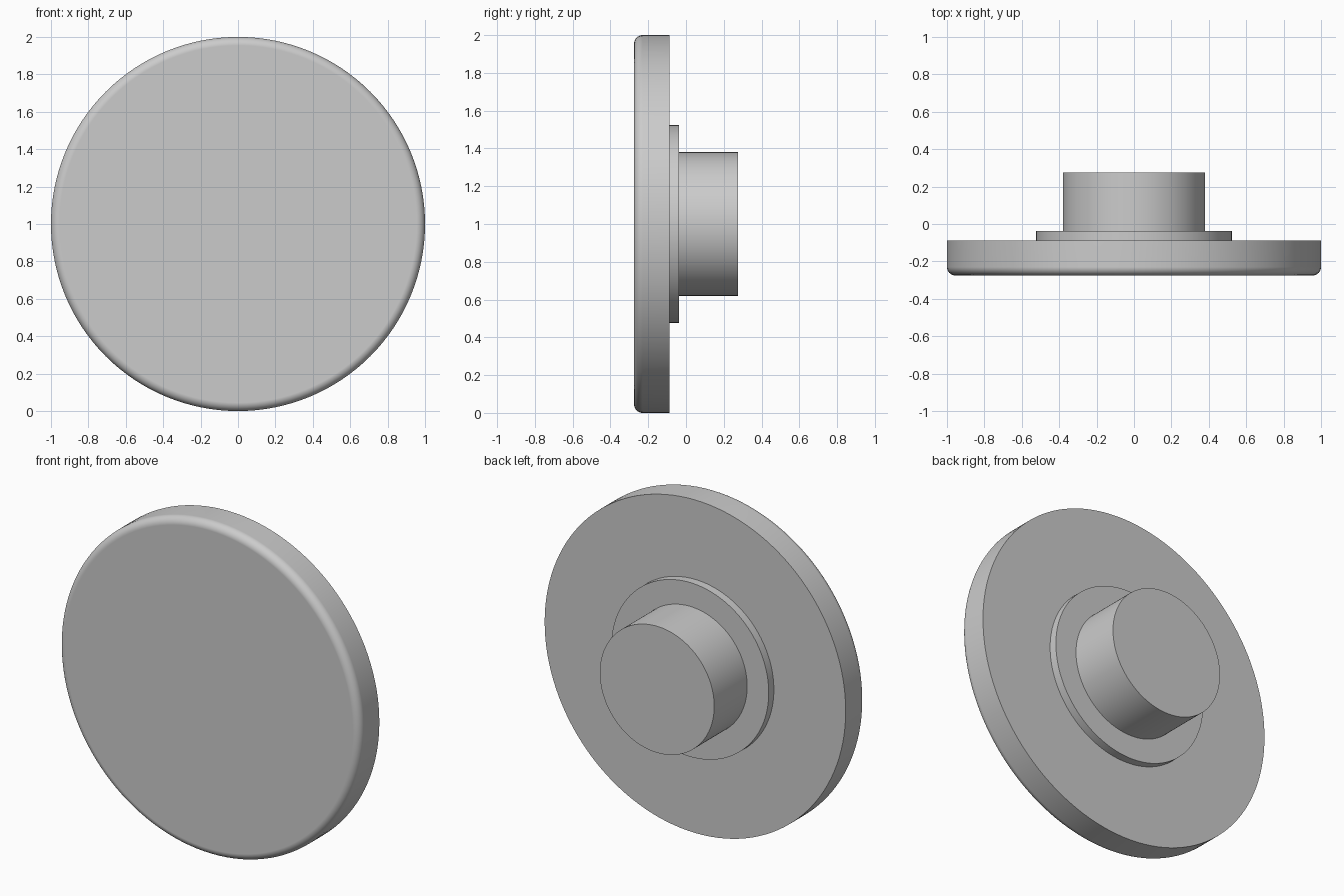
import bpy
import bmesh
from math import radians
from mathutils import Matrix, Vector

cube = bpy.data.objects.get("Cube")
if cube:
    bpy.data.objects.remove(cube, do_unlink=True)

AXIS_HEIGHT = 1.0

grey = bpy.data.materials.new("plain_grey")
grey.use_nodes = True
colour = (0.6, 0.6, 0.6, 1.0)
grey.diffuse_color = colour
grey.node_tree.nodes["Principled BSDF"].inputs["Base Color"].default_value = colour


def disc(name, radius, front, back, rounding=0.0, sides=128):
    """Cylinder along y, optionally with a rounded front rim."""
    bm = bmesh.new()
    centre = Vector((0, (front + back) / 2, AXIS_HEIGHT))
    bmesh.ops.create_cone(
        bm, cap_ends=True, segments=sides, radius1=radius, radius2=radius,
        depth=back - front,
        matrix=Matrix.Translation(centre) @ Matrix.Rotation(radians(90), 4, "X"))
    if rounding:
        rim = [e for e in bm.edges
               if all(v.co.y < centre.y for v in e.verts)]
        bmesh.ops.bevel(bm, geom=rim, offset=rounding, segments=8,
                        profile=0.5, affect="EDGES")
    mesh = bpy.data.meshes.new(name)
    bm.to_mesh(mesh)
    bm.free()
    mesh.materials.append(grey)
    obj = bpy.data.objects.new(name, mesh)
    bpy.context.collection.objects.link(obj)

    # Smooth sides and rounding, crisp corners, flat caps
    bpy.ops.object.select_all(action="DESELECT")
    obj.select_set(True)
    bpy.context.view_layer.objects.active = obj
    bpy.ops.object.shade_smooth_by_angle(angle=radians(30))
    weighted = obj.modifiers.new("flat_caps", "WEIGHTED_NORMAL")
    weighted.keep_sharp = True
    return obj


# Wide front plate, thin collar and mounting stub behind it
disc("face_plate", 1.0, -0.275, -0.087, rounding=0.045)
disc("collar", 0.523, -0.087, -0.038)
disc("mounting_stub", 0.38, -0.038, 0.275)
